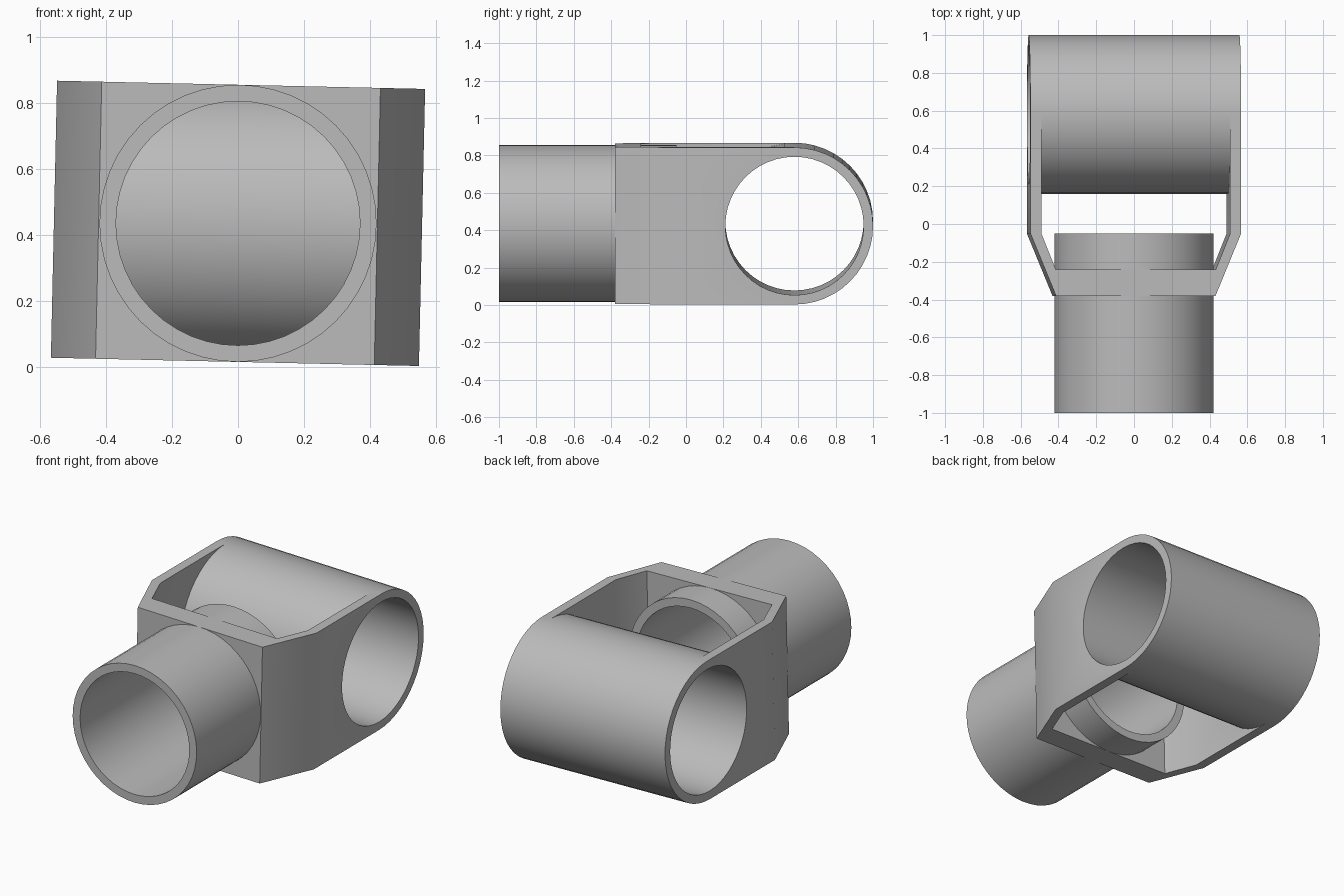
import bpy
import math
from mathutils import Matrix, Vector

if "Cube" in bpy.data.objects:
    bpy.data.objects.remove(bpy.data.objects["Cube"])

CENTRE = Vector((0, 0, 0.435))
OUTER, BORE = 0.42, 0.37
HALF_WIDTH, PIVOT_Y = 0.558, 0.58
TILT = Matrix.Translation(CENTRE) @ Matrix.Rotation(math.radians(1.28), 4, "Y")
SIDES = 48

grey = bpy.data.materials.new("plain grey")
grey.use_nodes = True
colour = (0.5, 0.5, 0.5, 1)
grey.diffuse_color = colour
grey.node_tree.nodes["Principled BSDF"].inputs["Base Color"].default_value = colour


def add_mesh(name, verts, faces, matrix):
    mesh = bpy.data.meshes.new(name)
    mesh.from_pydata(verts, [], faces)
    mesh.materials.append(grey)
    obj = bpy.data.objects.new(name, mesh)
    bpy.context.collection.objects.link(obj)
    obj.matrix_world = matrix
    return obj


def smooth(obj):
    bpy.ops.object.select_all(action="DESELECT")
    obj.select_set(True)
    bpy.context.view_layer.objects.active = obj
    bpy.ops.object.shade_smooth_by_angle(angle=math.radians(30))


def ring(radius, place, at):
    angles = [2 * math.pi * i / SIDES for i in range(SIDES)]
    return [place(radius * math.cos(a), radius * math.sin(a), at) for a in angles]


def tube(name, place, start, end, matrix):
    """Hollow pipe: four rings joined in a closed loop."""
    loops = [(OUTER, start), (OUTER, end), (BORE, end), (BORE, start)]
    verts = [v for r, at in loops for v in ring(r, place, at)]
    faces = []
    for k in range(4):
        a, b = k * SIDES, (k + 1) % 4 * SIDES
        for i in range(SIDES):
            j = (i + 1) % SIDES
            faces.append((a + i, a + j, b + j, b + i))
    obj = add_mesh(name, verts, faces, matrix)
    smooth(obj)
    return obj


def prism(name, lower, upper, matrix):
    n = len(lower)
    faces = [tuple(reversed(range(n))), tuple(range(n, 2 * n))]
    faces += [(i, (i + 1) % n, (i + 1) % n + n, i + n) for i in range(n)]
    return add_mesh(name, lower + upper, faces, matrix)


def along_x(u, v, at):
    return (at, PIVOT_Y + u, v)


def along_y(u, v, at):
    return (v, at, u)


# Forked bracket: plan outline of one half, mirrored and extruded upward
half = [(0.4225, -0.38), (HALF_WIDTH, -0.05), (HALF_WIDTH, PIVOT_Y),
        (0.5, PIVOT_Y), (0.5, -0.05), (0.424, -0.24)]
outline = half + [(-x, y) for x, y in reversed(half)]
yoke = prism("forked_bracket", [(x, y, -OUTER) for x, y in outline],
             [(x, y, OUTER) for x, y in outline], TILT)

# Openings through the arms and the front plate, hidden inside the pipe walls
middle = (OUTER + BORE) / 2
straight = Matrix.Translation(CENTRE)
for place, reach, matrix in ((along_x, (-1, 1), TILT), (along_y, (-0.6, -0.1), straight)):
    cutter = prism("opening_cutter", ring(middle, place, reach[0]),
                   ring(middle, place, reach[1]), matrix)
    # make the cutter's normals point outward for either axis
    if place is along_y:
        cutter.data.flip_normals() if cutter.data.polygons[0].normal.y > 0 else None
    cutter.hide_render = True
    bpy.context.view_layer.objects.active = yoke
    mod = yoke.modifiers.new("opening", "BOOLEAN")
    mod.operation, mod.solver, mod.object = "DIFFERENCE", "EXACT", cutter
    bpy.ops.object.modifier_apply(modifier=mod.name)
    bpy.data.objects.remove(cutter)
smooth(yoke)

# Cross pipe between the arms, and the pipe running out of the front plate
tube("cross_pipe", along_x, -HALF_WIDTH, HALF_WIDTH, TILT)
tube("front_pipe", along_y, -1, -0.05, straight)

# Consistent outward normals
for obj in (yoke, bpy.data.objects["cross_pipe"], bpy.data.objects["front_pipe"]):
    smooth(obj)
    bpy.ops.object.mode_set(mode="EDIT")
    bpy.ops.mesh.select_all(action="SELECT")
    bpy.ops.mesh.normals_make_consistent(inside=False)
    bpy.ops.object.mode_set(mode="OBJECT")
